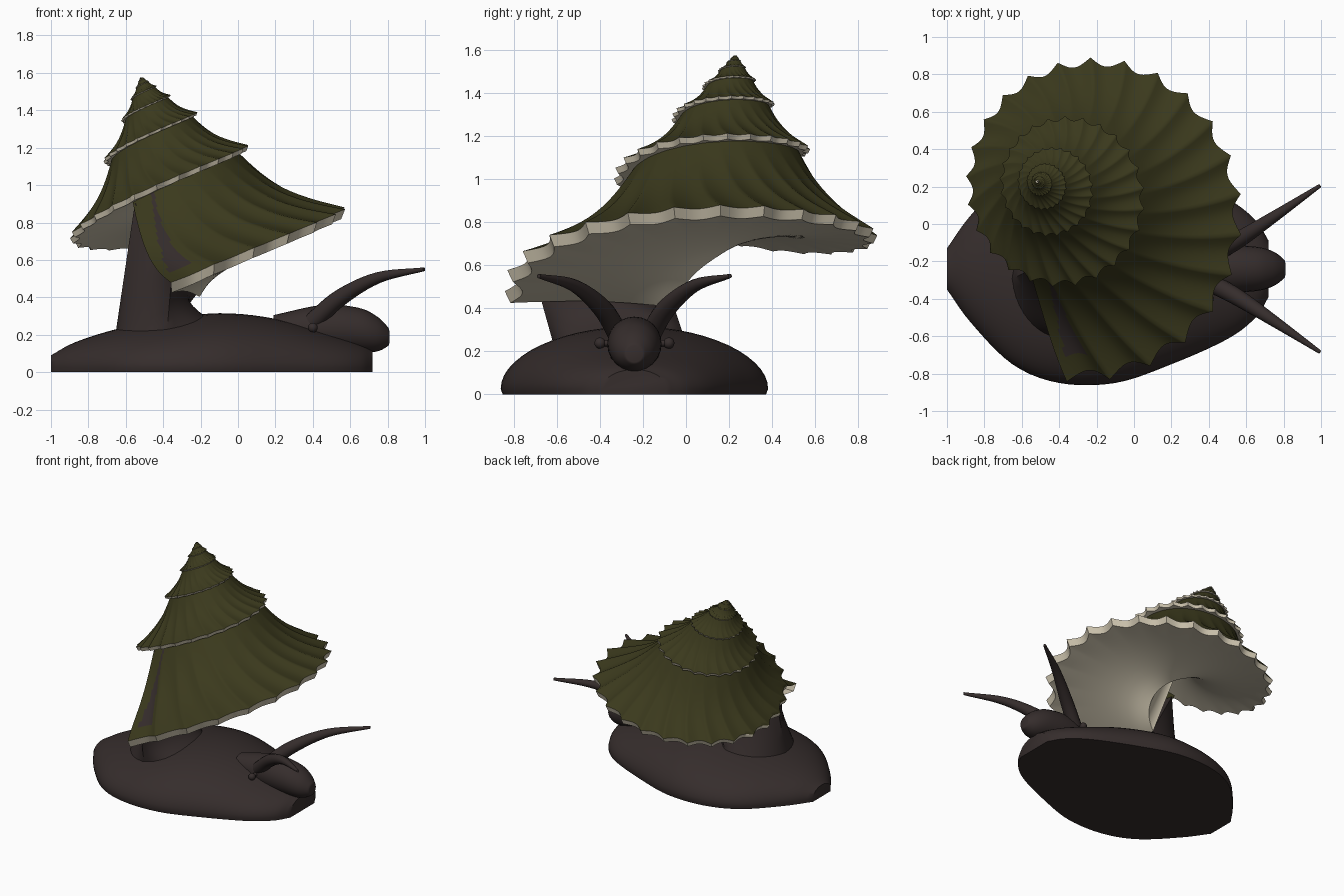
import bpy, bmesh, math
from mathutils import Vector as V

cube = bpy.data.objects.get("Cube")
if cube:
    bpy.data.objects.remove(cube)


def material(name, rgb):
    m = bpy.data.materials.new(name)
    m.use_nodes = True
    m.diffuse_color = (*rgb, 1)
    m.node_tree.nodes["Principled BSDF"].inputs["Base Color"].default_value = (*rgb, 1)
    return m


BODY = material("dark brown skin", (0.036, 0.026, 0.025))
OLIVE = material("olive shell", (0.043, 0.041, 0.012))
CREAM = material("cream shell lining", (0.62, 0.56, 0.43))


def spline(pts, n):
    """Smooth Catmull-Rom samples through equal-length tuples."""
    pts = [V(p) for p in pts]
    ext = [pts[0] * 2 - pts[1]] + pts + [pts[-1] * 2 - pts[-2]]
    out = []
    for i in range(len(pts) - 1):
        a, b, c, d = ext[i:i + 4]
        for k in range(n):
            s = k / n
            out.append(b + (c - a) * (s / 2) + (a * 2 - b * 5 + c * 4 - d) * (s * s / 2)
                       + (b * 3 - a - c * 3 + d) * (s ** 3 / 2))
    return out + [pts[-1]]


def loft(name, rings, mats, rule=None, closed=True, angle=40):
    """Skin a list of equal-length rings; closed rings also get end caps."""
    bm = bmesh.new()
    grid = [[bm.verts.new(p) for p in r] for r in rings]
    n = len(rings[0])
    for i in range(len(grid) - 1):
        for j in range(n if closed else n - 1):
            k = (j + 1) % n
            f = bm.faces.new((grid[i][j], grid[i][k], grid[i + 1][k], grid[i + 1][j]))
            if rule:
                f.material_index = rule(i, j)
    if closed:
        bm.faces.new(grid[0])
        bm.faces.new(grid[-1])
    bmesh.ops.recalc_face_normals(bm, faces=bm.faces)
    me = bpy.data.meshes.new(name)
    bm.to_mesh(me)
    bm.free()
    for m in mats:
        me.materials.append(m)
    finish(bpy.data.objects.new(name, me), angle)


def finish(ob, angle=40):
    if not ob.users_collection:
        bpy.context.collection.objects.link(ob)
    bpy.ops.object.select_all(action='DESELECT')
    ob.select_set(True)
    bpy.context.view_layer.objects.active = ob
    bpy.ops.object.shade_smooth_by_angle(angle=math.radians(angle))


# Shell: a self-similar spiral that grows around a tilted axis
APEX, GROW, RIBS = V((-0.52, 0.23, 1.585)), 1.9, 25
AXIS = V((0.285, -0.07, -0.94))
CORE = V((0.285, -0.10, -0.99))
T_START, T_END, STEPS = -6.5, 0.28, 300
TOP, UNDER, SHEAR = 14, 9, 0.055


def ring(t):
    a = math.tau * t
    return V((0.785 * math.cos(a), -0.82 * math.sin(a), 0.23 * math.cos(a) + 0.06 * math.sin(a)))


def rim(t, scale=1.0, drop=0.0):
    return APEX + GROW ** t * (AXIS + ring(t) * scale - V((0, 0, drop)))


def core(t):
    return APEX + GROW ** t * (CORE + ring(t) * 0.15)


def section(t):
    """Suture to rim, over the lip, then along the underside to the core."""
    g = GROW ** t
    rib = 0.4 - abs(math.sin(math.pi * RIBS * t))
    pts = []
    for k in range(TOP + 1):
        u = k / TOP
        s = t + SHEAR * (1 - u)
        p = rim(s - 1, 0.88, 0.03).lerp(rim(s), u)
        out = ring(s) * (0.065 * rib * u ** 1.5 - 0.05 * math.sin(math.pi * u))
        pts.append(p + g * (out - V((0, 0, 0.03 * math.sin(math.pi * u)))))
    for k in range(UNDER + 1):
        u = k / UNDER
        p = rim(t, 0.975 + 0.06 * rib * (1 - u) ** 4, 0.045).lerp(core(t), u)
        p.z += g * 0.015 * math.sin(math.pi * u)
        pts.append(p)
    return pts + [core(t - 1)]


count = int((T_END - T_START) * STEPS)


def shell_rule(i, j):
    """Lining below the rim, and a dark slit beside the shell mouth."""
    if j >= TOP:
        return 1
    u = (j + 0.5) / TOP
    d = (count - i - 0.5) / STEPS - 0.004 - 0.035 * (1 - u) ** 1.5
    return 2 if 0 < d < 0.004 + 0.022 * u and u < 0.87 else 0


loft("shell", [section(T_END - (count - i) / STEPS) for i in range(count + 1)],
     [OLIVE, CREAM, BODY], shell_rule, closed=False, angle=50)

# Foot: half-ellipse sections along the length, (x, half width, height)
MID = -0.24
FOOT = [(-1, 0.11, 0.09), (-0.87, 0.29, 0.16), (-0.65, 0.51, 0.23), (-0.4, 0.61, 0.28),
        (-0.1, 0.61, 0.315), (0.2, 0.51, 0.285), (0.5, 0.375, 0.20), (0.65, 0.26, 0.15),
        (0.72, 0.15, 0.115)]


def foot_ring(x, w, h):
    arc = [math.pi * k / 28 for k in range(29)]
    return ([V((x, MID + w * 0.985, 0))]
            + [V((x, MID + w * math.cos(a), 0.025 + (h - 0.025) * math.sin(a))) for a in arc]
            + [V((x, MID - w * 0.985, 0))])


loft("foot", [foot_ring(*s) for s in spline(FOOT, 5)], [BODY])

# Neck: rises from an oval on the foot into the shell mouth
mouth = [core(T_END), rim(T_END + SHEAR - 1, 0.9), rim(T_END, 0.97)]
heart = sum(mouth, V()) / 3
back, peak, front = [p.lerp(heart, s) for p, s in zip(mouth, (0.08, 0.09, 0.22))]
corners = [(back + front) / 2, back, peak, front]


def neck_ring(f, n=40):
    pts = []
    for k in range(n):
        a = math.tau * k / n
        base = V((-0.38 + 0.28 * math.cos(a), -0.30 + 0.31 * math.sin(a),
                  0.21 + 0.04 * math.cos(a)))
        q = 4 * k / n
        i = int(q)
        top = corners[i].lerp(corners[(i + 1) % 4], q - i)
        if i == 2:  # stay inside the hollow flank of the shell
            top = top.lerp(heart, 0.4 * math.sin(math.pi * (q - i)))
        p = base.lerp(top, f)
        p.x -= 0.05 * math.sin(math.pi * f) * max(0, math.cos(a))
        pts.append(p)
    return pts


inner = [p.lerp(heart, 0.25) + V((0.04, 0, 0.02)) for p in neck_ring(1)]
loft("neck", [neck_ring(k / 8) for k in range(9)] + [inner], [BODY])


# Head: a blunt snout resting on the front of the foot, (x, z, radius)
def circle(c, r, side, up, n=24):
    return [c + r * (side * math.cos(math.tau * k / n) + up * math.sin(math.tau * k / n))
            for k in range(n)]


HEAD = [(0.19, 0.22, 0.085), (0.45, 0.235, 0.124), (0.64, 0.225, 0.12),
        (0.74, 0.205, 0.095), (0.80, 0.19, 0.052), (0.81, 0.188, 0.03)]
loft("head", [circle(V((x, MID, z)), r, V((0, 1, 0)), V((0, 0, 1)))
              for x, z, r in spline(HEAD, 5)], [BODY])

# Feelers and small knobs, one of each per side
FEELER = [(0.40, 0.07, 0.27, 0.05), (0.55, 0.15, 0.40, 0.045),
          (0.75, 0.28, 0.505, 0.03), (0.995, 0.445, 0.55, 0.01)]
for side, label in ((1, "left"), (-1, "right")):
    path = spline(FEELER, 6)
    rings = []
    for i, s in enumerate(path):
        d = path[min(i + 1, len(path) - 1)] - path[max(i - 1, 0)]
        along = V((d[0], side * d[1], d[2])).normalized()
        across = along.cross(V((0, 0, 1))).normalized()
        rings.append(circle(V((s[0], MID + side * s[1], s[2])), s[3],
                            across, across.cross(along), 14))
    loft(label + "_feeler", rings, [BODY])

    bpy.ops.mesh.primitive_uv_sphere_add(segments=16, ring_count=10, radius=0.026,
                                         location=(0.40, MID + side * 0.16, 0.238))
    knob = bpy.context.object
    knob.name = label + "_knob"
    knob.data.materials.append(BODY)
    finish(knob)
    bpy.ops.mesh.primitive_cylinder_add(vertices=12, radius=0.015, depth=0.09,
                                        location=(0.40, MID + side * 0.12, 0.238),
                                        rotation=(math.pi / 2, 0, 0))
    stalk = bpy.context.object
    stalk.name = label + "_knob_stalk"
    stalk.data.materials.append(BODY)
    finish(stalk)
